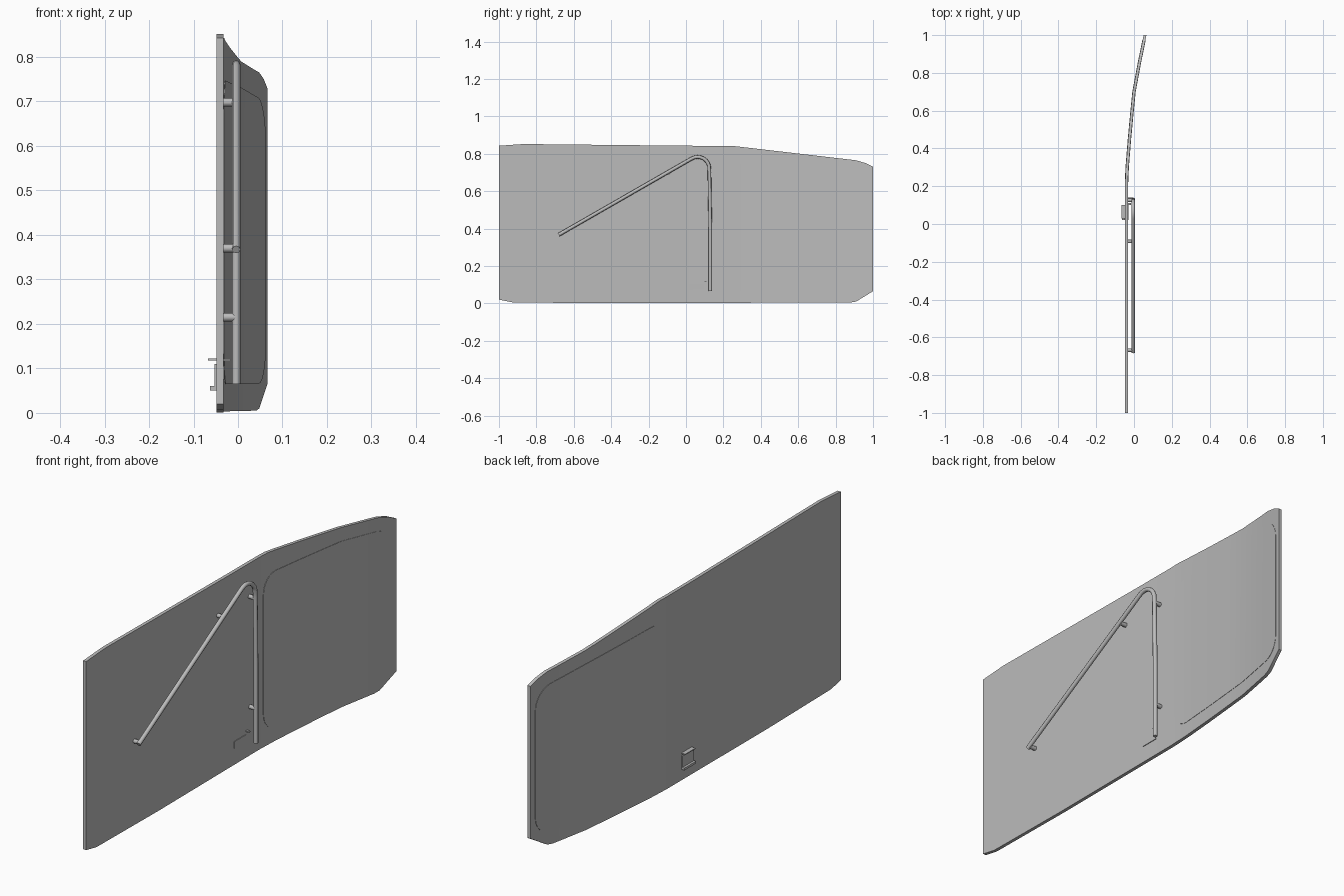
import bpy, bmesh, math
from mathutils import Vector

if "Cube" in bpy.data.objects:
    bpy.data.objects.remove(bpy.data.objects["Cube"], do_unlink=True)

grey = bpy.data.materials.new("plain grey")
grey.use_nodes = True
colour = (0.5, 0.5, 0.5, 1)
grey.diffuse_color = colour
grey.node_tree.nodes["Principled BSDF"].inputs["Base Color"].default_value = colour

HALF = 0.0075
BEND = [(-1, -0.0405), (0.2, -0.0405), (0.3, -0.036), (0.45, -0.024),
        (0.6, -0.01), (0.7, 0.0), (0.85, 0.028), (1, 0.0585)]
BOTTOM = [(-1, 0.02), (-0.93, 0.006), (-0.5, 0.001), (0.88, 0.005), (0.91, 0.01), (1, 0.065)]
TOP = [(-1, 0.843), (-0.87, 0.852), (0, 0.843), (0.25, 0.842), (0.91, 0.765), (0.96, 0.75), (1, 0.73)]


def lerp(table, y):
    for (a, u), (b, v) in zip(table, table[1:]):
        if y <= b:
            return u + (v - u) * (y - a) / (b - a)
    return table[-1][1]


def finish(name, bm, angle=30):
    bmesh.ops.recalc_face_normals(bm, faces=bm.faces[:])
    mesh = bpy.data.meshes.new(name)
    bm.to_mesh(mesh)
    bm.free()
    obj = bpy.data.objects.new(name, mesh)
    bpy.context.collection.objects.link(obj)
    mesh.materials.append(grey)
    bpy.ops.object.select_all(action='DESELECT')
    bpy.context.view_layer.objects.active = obj
    obj.select_set(True)
    bpy.ops.object.shade_smooth_by_angle(angle=math.radians(angle))
    return obj


def bent_sheet(name, stations, inner, outer):
    """Closed sheet that follows the bend; stations are (y, low z, high z)."""
    bm = bmesh.new()
    rings = []
    for y, low, high in stations:
        x = lerp(BEND, y)
        rings.append([bm.verts.new((x + dx, y, z)) for dx, z in
                      ((inner, low), (outer, low), (outer, high), (inner, high))])
    for a, b in zip(rings, rings[1:]):
        for i in range(4):
            j = (i + 1) % 4
            bm.faces.new((a[i], a[j], b[j], b[i]))
    bm.faces.new(rings[0])
    bm.faces.new(rings[-1][::-1])
    return finish(name, bm)


def box(name, low, high):
    low, high = Vector(low), Vector(high)
    bm = bmesh.new()
    bmesh.ops.create_cube(bm, size=1)
    bmesh.ops.scale(bm, vec=high - low, verts=bm.verts)
    bmesh.ops.translate(bm, vec=(low + high) / 2, verts=bm.verts)
    return finish(name, bm)


def tube(name, points, radius):
    """Round bar swept along a path of 3D points."""
    curve = bpy.data.curves.new(name, 'CURVE')
    curve.dimensions = '3D'
    curve.bevel_depth = radius
    curve.bevel_resolution = 2
    curve.use_fill_caps = True
    spline = curve.splines.new('POLY')
    spline.points.add(len(points) - 1)
    for p, co in zip(spline.points, points):
        p.co = (*co, 1)
    temp = bpy.data.objects.new(name + "_path", curve)
    bpy.context.collection.objects.link(temp)
    bpy.context.view_layer.update()
    mesh = bpy.data.meshes.new_from_object(temp.evaluated_get(bpy.context.evaluated_depsgraph_get()))
    bpy.data.objects.remove(temp, do_unlink=True)
    bm = bmesh.new()
    bm.from_mesh(mesh)
    bpy.data.meshes.remove(mesh)
    bm.faces.ensure_lookup_table()
    for f in bm.faces:
        f.material_index = 0
    return finish(name, bm, 50)


# Main bent panel
ys = sorted({y for table in (BEND, BOTTOM, TOP) for y, _ in table})
bent_sheet("main_panel", [(y, lerp(BOTTOM, y), lerp(TOP, y)) for y in ys], -HALF, HALF)

# Rounded hatch, slightly proud on both faces
FRONT, BACK, R = 0.22, 0.975, 0.08
HATCH_TOP = [(FRONT, 0.75), (0.7, 0.73), (0.9, 0.708), (BACK, 0.695)]
corner = [R * (1 - math.cos(math.pi / 2 * i / 6)) for i in range(7)]
hatch_ys = sorted({FRONT + c for c in corner} | {BACK - c for c in corner}
                  | {y for y, _ in BEND if FRONT + R < y < BACK - R})
hatch = []
for y in hatch_ys:
    d = max(0, R - min(y - FRONT, BACK - y))
    cut = R - math.sqrt(max(0, R * R - d * d))
    hatch.append((y, 0.065 + cut, lerp(HATCH_TOP, y) - cut))
bent_sheet("hatch_outer_skin", hatch, -HALF - 0.0015, -HALF + 0.001)
bent_sheet("hatch_inner_skin", hatch, HALF - 0.001, HALF + 0.0015)

# Bent grab rail
RAIL_X, RAIL_R = -0.004, 0.0095
path = [(0.13, 0.065), (0.13, 0.4), (0.125, 0.705)]
for i in range(1, 9):
    a = math.radians(120 * i / 8)
    path.append((0.062 + 0.063 * math.cos(a), 0.72 + 0.063 * math.sin(a)))
path.append((-0.68, 0.367))
tube("grab_rail", [(RAIL_X, y, z) for y, z in path], RAIL_R)

# Rail standoffs
for i, (y, z) in enumerate([(0.13, 0.215), (0.126, 0.698), (-0.092, 0.698), (-0.668, 0.37)]):
    tube(f"rail_standoff_{i + 1}", [(-0.036, y, z), (RAIL_X, y, z)], 0.0095)

# Latch: outer plate, lip and catch, with a plate on the inner face
box("latch_plate", (-0.053, 0.02, 0.06), (-0.046, 0.1, 0.11))
box("latch_lip", (-0.063, 0.02, 0.05), (-0.046, 0.1, 0.06))
box("latch_catch", (-0.067, 0.03, 0.118), (-0.046, 0.1, 0.122))
box("latch_inner_plate", (-0.035, 0.02, 0.075), (-0.03, 0.1, 0.105))
box("latch_inner_catch", (-0.035, 0.1, 0.117), (-0.016, 0.11, 0.121))
